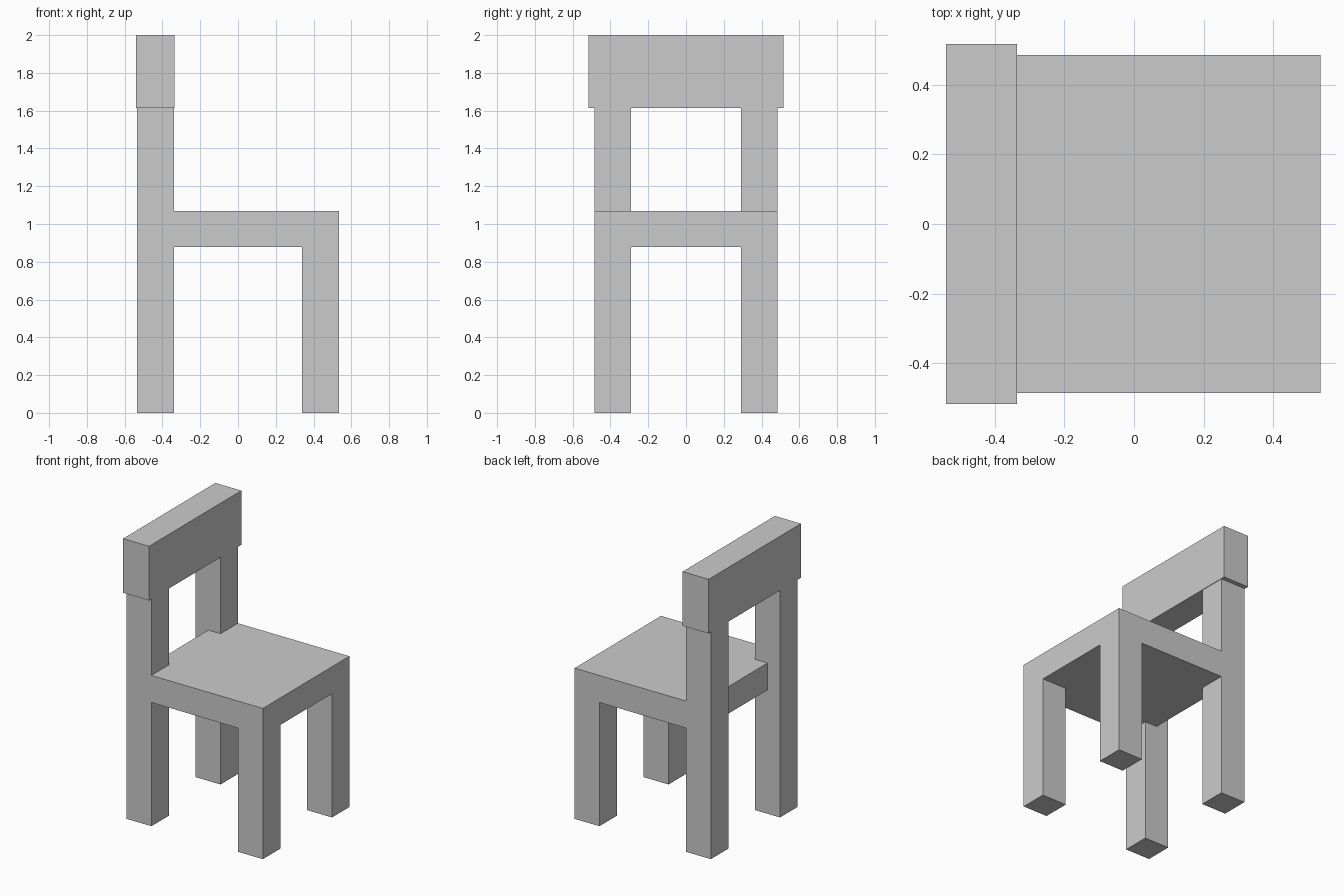
import bpy
from mathutils import Vector

if "Cube" in bpy.data.objects:
    bpy.data.objects.remove(bpy.data.objects["Cube"])

grey = bpy.data.materials.new("plain grey")
grey.diffuse_color = (0.6, 0.6, 0.6, 1.0)
grey.use_nodes = True
grey.node_tree.nodes["Principled BSDF"].inputs["Base Color"].default_value = grey.diffuse_color


def box(name, low, high):
    """Flat-sided block between two opposite corners."""
    low, high = Vector(low), Vector(high)
    bpy.ops.mesh.primitive_cube_add(size=1)
    obj = bpy.context.object
    obj.name = name
    size, centre = high - low, (low + high) / 2
    for v in obj.data.vertices:
        v.co = v.co * size + centre
    obj.data.materials.append(grey)
    return obj


INNER, OUTER, HALF_W, LEG_IN = 0.34, 0.535, 0.485, 0.29
SEAT_BOTTOM, SEAT_TOP, REST_BOTTOM = 0.878, 1.07, 1.615

# Seat slab, reaching halfway into the back posts
box("seat", (-0.437, -HALF_W, SEAT_BOTTOM), (OUTER, HALF_W, SEAT_TOP))

# Legs and back posts, one pair on each side
for side, y0, y1 in (("right", -HALF_W, -LEG_IN), ("left", LEG_IN, HALF_W)):
    box("front_leg_" + side, (INNER, y0, 0), (OUTER, y1, SEAT_BOTTOM))
    box("back_post_" + side, (-OUTER, y0, 0), (-INNER, y1, REST_BOTTOM))

# Wide block across the top of the back posts
box("back_rest", (-0.54, -0.517, REST_BOTTOM), (-0.336, 0.517, 2.0))
